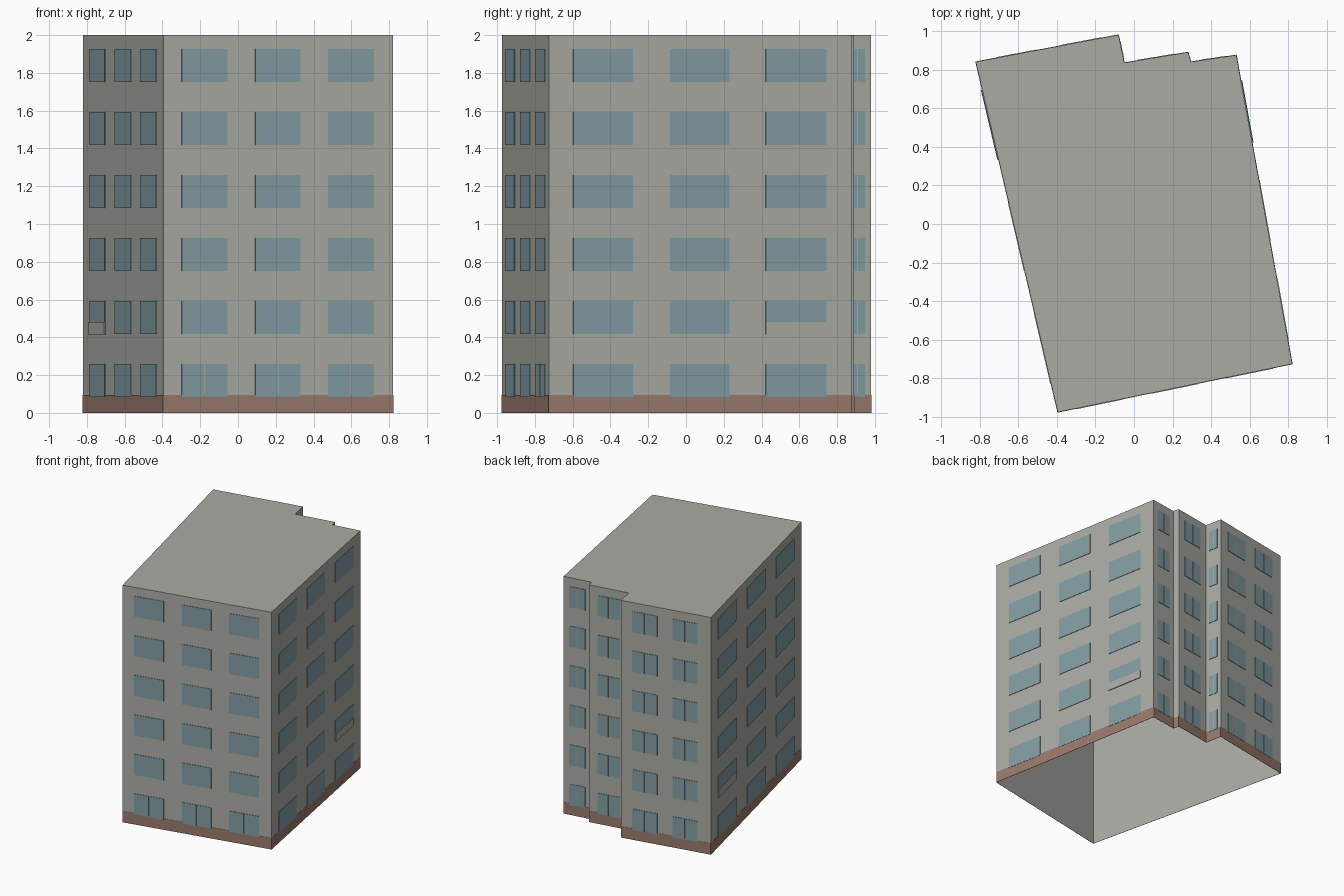
import bpy, bmesh
from mathutils import Vector

cube = bpy.data.objects.get("Cube")
if cube:
    bpy.data.objects.remove(cube)

HEIGHT, BASE_TOP, FLOORS = 2.0, 0.095, 6
# Footprint, clockwise from the back right corner
OUTLINE = [Vector(p) for p in [(-0.82, 0.84), (-0.08, 0.98), (-0.05, 0.835), (0.28, 0.89),
                               (0.295, 0.84), (0.53, 0.875), (0.82, -0.725), (-0.395, -0.975)]]
BACK, NOTCH, STEP, RETURN, END, LEFT, FRONT, RIGHT = range(8)

# Window columns as fractions along each wall
THREE = [(0.083, 0.283), (0.403, 0.6), (0.722, 0.92)]
TWO = [(0.146, 0.427), (0.596, 0.876)]
ONE = [(0.22, 0.79)]
COLUMNS = {BACK: TWO, NOTCH: ONE, STEP: ONE, END: ONE, LEFT: THREE, FRONT: THREE, RIGHT: THREE}


def material(name, colour):
    mat = bpy.data.materials.new(name)
    mat.use_nodes = True
    mat.diffuse_color = (*colour, 1)
    mat.node_tree.nodes["Principled BSDF"].inputs["Base Color"].default_value = (*colour, 1)
    return mat


def finish(bm, name, mat):
    mesh = bpy.data.meshes.new(name)
    bm.to_mesh(mesh)
    bm.free()
    mesh.materials.append(mat)
    obj = bpy.data.objects.new(name, mesh)
    bpy.context.collection.objects.link(obj)
    return obj


def plate(bm, wall, t0, t1, z0, z1, depth):
    """Thin raised plate on a wall, open at the back."""
    a, b = OUTLINE[wall], OUTLINE[(wall + 1) % len(OUTLINE)]
    along = b - a
    out = Vector((-along.y, along.x)).normalized()

    def ring(offset):
        return [bm.verts.new((*(a + along * t + out * offset), z))
                for t, z in [(t0, z0), (t0, z1), (t1, z1), (t1, z0)]]

    inner, outer = ring(0), ring(depth)
    bm.faces.new(outer)
    for i in range(4):
        j = (i + 1) % 4
        bm.faces.new((inner[i], inner[j], outer[j], outer[i]))


stone = material("warm grey", (0.41, 0.41, 0.375))
glass = material("window blue", (0.225, 0.34, 0.37))
brick = material("brown base", (0.32, 0.195, 0.148))

# Walls and roof, open underneath
bm = bmesh.new()
low = [bm.verts.new((*p, 0)) for p in OUTLINE]
high = [bm.verts.new((*p, HEIGHT)) for p in OUTLINE]
bm.faces.new(high)
for i in range(len(OUTLINE)):
    j = (i + 1) % len(OUTLINE)
    bm.faces.new((low[j], low[i], high[i], high[j]))
bmesh.ops.recalc_face_normals(bm, faces=bm.faces)
finish(bm, "walls_and_roof", stone)

# Brown band around the foot of the walls
bm = bmesh.new()
for wall in range(len(OUTLINE)):
    plate(bm, wall, 0, 1, 0, BASE_TOP, 0.002)
bmesh.ops.recalc_face_normals(bm, faces=bm.faces)
finish(bm, "base_band", brick)

# Windows on every floor, split into two panes at the back and on the ground floor front
bm = bmesh.new()
for wall, columns in COLUMNS.items():
    length = (OUTLINE[(wall + 1) % len(OUTLINE)] - OUTLINE[wall]).length
    for floor in range(FLOORS):
        z = 0.085 + floor * HEIGHT / FLOORS
        split = wall <= END or (wall == FRONT and floor == 0)
        for t0, t1 in columns:
            if split:
                mid, gap = (t0 + t1) / 2, 0.003 / length
                panes = [(t0, mid - gap), (mid + gap, t1)]
            else:
                panes = [(t0, t1)]
            for p0, p1 in panes:
                plate(bm, wall, p0, p1, z, z + 0.175, 0.004)
bmesh.ops.recalc_face_normals(bm, faces=bm.faces)
finish(bm, "windows", glass)

# Low panels over the rear first-floor window on each side
bm = bmesh.new()
for wall, column in [(LEFT, 0), (RIGHT, 2)]:
    t0, t1 = THREE[column]
    plate(bm, wall, t0, t1, 0.415, 0.48, 0.007)
bmesh.ops.recalc_face_normals(bm, faces=bm.faces)
finish(bm, "window_panels", stone)
